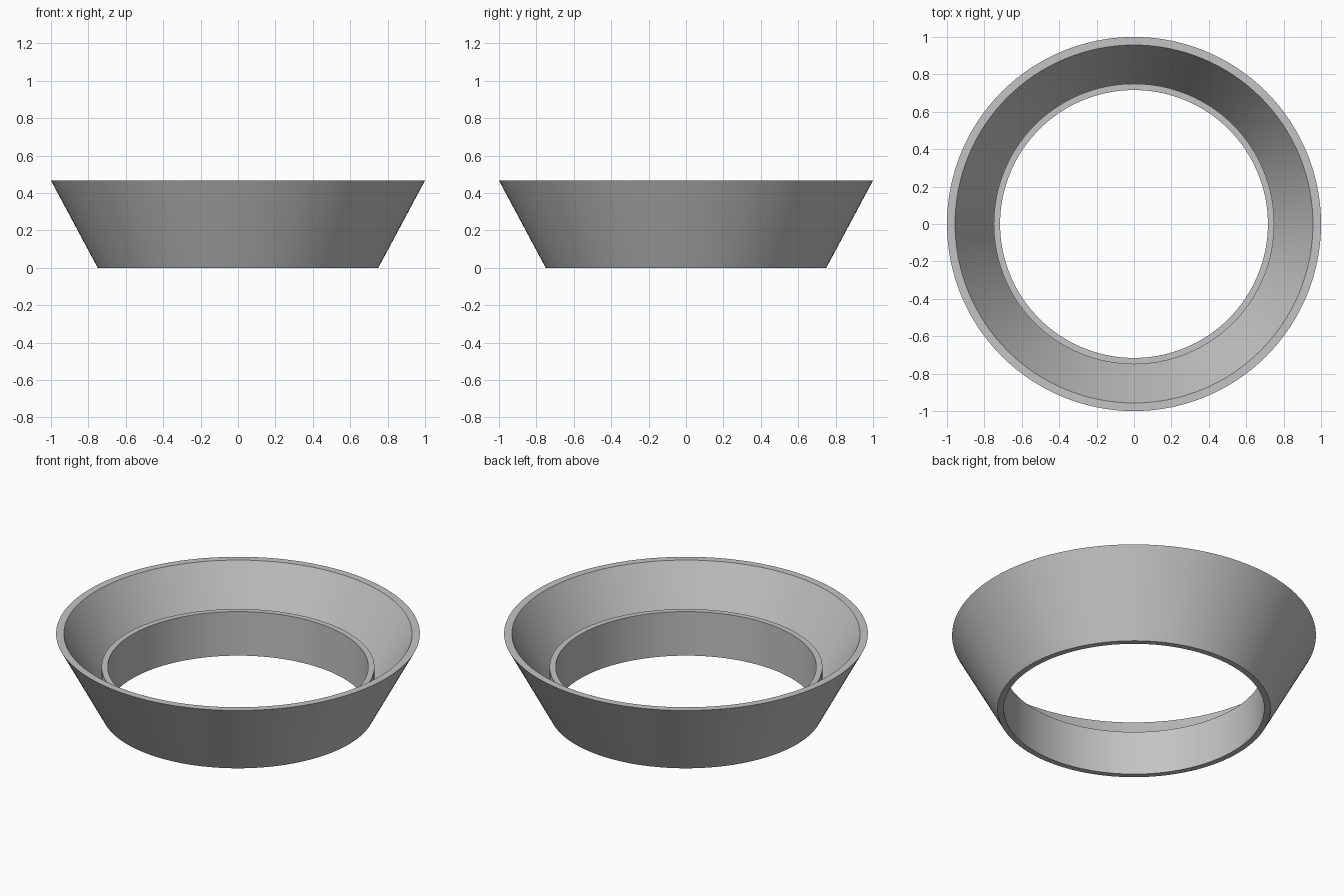
import bpy
import bmesh
import math

cube = bpy.data.objects.get("Cube")
if cube:
    bpy.data.objects.remove(cube, do_unlink=True)

# Single plain grey material
GREY = (0.55, 0.55, 0.55, 1.0)
grey = bpy.data.materials.new("plain_grey")
grey.use_nodes = True
grey.diffuse_color = GREY
grey.node_tree.nodes["Principled BSDF"].inputs["Base Color"].default_value = GREY

# Dimensions
height, collar_height = 0.467, 0.267
rim_outer, rim_inner = 1.0, 0.957
base_outer, base_inner = 0.75, 0.716
segments = 128

# Height where the sloping inner wall meets the upright collar
slope = (rim_outer - base_outer) / height
groove_z = height - (rim_inner - base_outer) / slope

# Closed wall section as (radius, z): flared wall, V groove, upright collar
section = [
    (base_outer, 0), (rim_outer, height), (rim_inner, height),
    (base_outer, groove_z), (base_outer, collar_height),
    (base_inner, collar_height), (base_inner, 0),
]


def revolve(name, profile, steps):
    """Revolve a closed profile about the z axis into a solid ring."""
    bm = bmesh.new()
    verts = [bm.verts.new((r, 0, z)) for r, z in profile]
    edges = [bm.edges.new((v, verts[i - 1])) for i, v in enumerate(verts)]
    bmesh.ops.spin(bm, geom=verts + edges, cent=(0, 0, 0), axis=(0, 0, 1),
                   angle=math.tau, steps=steps, use_merge=True)
    bmesh.ops.remove_doubles(bm, verts=bm.verts[:], dist=0.0001)
    bmesh.ops.recalc_face_normals(bm, faces=bm.faces[:])
    mesh = bpy.data.meshes.new(name)
    bm.to_mesh(mesh)
    bm.free()
    obj = bpy.data.objects.new(name, mesh)
    bpy.context.collection.objects.link(obj)
    return obj


# Flared ring with inner collar
ring = revolve("flared_ring", section, segments)
ring.data.materials.append(grey)
bpy.ops.object.select_all(action="DESELECT")
ring.select_set(True)
bpy.context.view_layer.objects.active = ring
bpy.ops.object.shade_smooth_by_angle(angle=math.radians(30))
